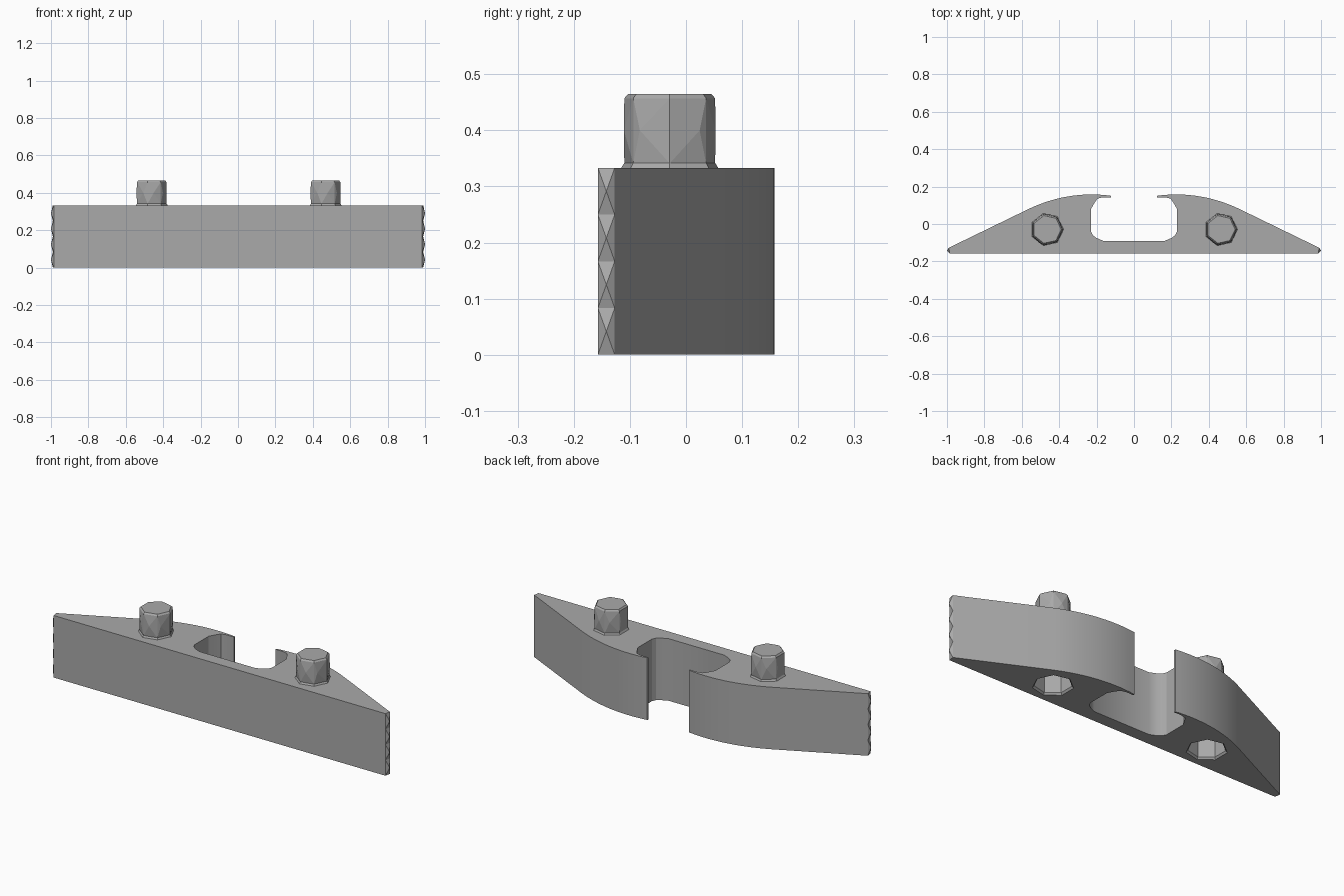
import bpy, bmesh, math
from mathutils import Vector, Matrix
from mathutils.geometry import interpolate_bezier

if "Cube" in bpy.data.objects:
    bpy.data.objects.remove(bpy.data.objects["Cube"])

H = 0.333                 # body height
PEG_X, PEG_Y = 0.465, -0.029

grey = bpy.data.materials.new("plain grey")
grey.use_nodes = True
grey.diffuse_color = (0.4, 0.4, 0.4, 1)
grey.node_tree.nodes["Principled BSDF"].inputs["Base Color"].default_value = (0.4, 0.4, 0.4, 1)


def add_object(name, bm):
    bmesh.ops.recalc_face_normals(bm, faces=bm.faces)
    mesh = bpy.data.meshes.new(name)
    bm.to_mesh(mesh)
    bm.free()
    mesh.materials.append(grey)
    obj = bpy.data.objects.new(name, mesh)
    bpy.context.collection.objects.link(obj)
    return obj


def ring(radius, z, sides=7):
    return [Vector((radius * math.cos(math.tau * i / sides),
                    radius * math.sin(math.tau * i / sides), z)) for i in range(sides)]


def hull(bm, points):
    verts = [bm.verts.new(p) for p in points]
    bmesh.ops.convex_hull(bm, input=verts)


def stack(bm, rings):
    # loft matching rings into a closed solid
    loops = [[bm.verts.new(p) for p in r] for r in rings]
    for a, b in zip(loops, loops[1:]):
        for i in range(len(a)):
            j = (i + 1) % len(a)
            bm.faces.new((a[i], a[j], b[j], b[i]))
    bm.faces.new(loops[0][::-1])
    bm.faces.new(loops[-1])


# Body profile, right half from front corner round to the slot floor
crown = interpolate_bezier(Vector((0.56, 0.082)), Vector((0.42, 0.148)),
                           Vector((0.27, 0.171)), Vector((0.125, 0.151)), 16)
half = [(0.985, -0.157), (0.99, -0.127)] + [(p.x, p.y) for p in crown]
half += [(0.122, 0.142), (0.165, 0.143), (0.195, 0.136), (0.21, 0.115), (0.23, 0.08),
         (0.23, -0.04), (0.22, -0.06), (0.2, -0.075), (0.165, -0.09)]
outline = half + [(-x, y) for x, y in reversed(half)]

bm = bmesh.new()
base = bm.faces.new([bm.verts.new((x, y, 0)) for x, y in outline])
top = bmesh.ops.extrude_face_region(bm, geom=[base])["geom"]
bmesh.ops.translate(bm, vec=(0, 0, H),
                    verts=[g for g in top if isinstance(g, bmesh.types.BMVert)])
if not any(f.normal.z < -0.9 and f.calc_center_median().z < 0.01 for f in bm.faces):
    bmesh.ops.recalc_face_normals(bm, faces=bm.faces)


def end_faces():
    return [f for f in bm.faces if abs(f.calc_center_median().x) > 0.98]


# Tips: slice each end into four panels and raise a small point on each
for k in range(1, 4):
    faces = end_faces()
    edges = {e for f in faces for e in f.edges}
    bmesh.ops.bisect_plane(bm, geom=faces + list(edges),
                           plane_co=(0, 0, H * k / 4), plane_no=(0, 0, 1))
for v in bmesh.ops.poke(bm, faces=end_faces())["verts"]:
    v.co.x = math.copysign(1, v.co.x)
body = add_object("body", bm)
for poly in body.data.polygons:
    poly.use_smooth = True
body.data.set_sharp_from_angle(angle=math.radians(25))

# Sockets under the body, cut with flared seven-sided plugs
bm = bmesh.new()
for sx in (-1, 1):
    start = len(bm.verts)
    stack(bm, [ring(0.106, -0.01), ring(0.09, 0.01), ring(0.09, 0.14)])
    bm.verts.ensure_lookup_table()
    bmesh.ops.translate(bm, vec=(sx * PEG_X, PEG_Y, 0), verts=bm.verts[start:])
cutter = add_object("socket_cutter", bm)
cutter.hide_render = True
cut = body.modifiers.new("sockets", "BOOLEAN")
cut.operation = "DIFFERENCE"
cut.solver = "EXACT"
cut.object = cutter
bpy.context.view_layer.objects.active = body
bpy.ops.object.modifier_apply(modifier=cut.name)
bpy.data.objects.remove(cutter)

# Pegs: faceted shaft with chamfered top, standing on a short flared foot
for name, sx in (("left_peg", 1), ("right_peg", -1)):
    bm = bmesh.new()
    stack(bm, [ring(0.09, H - 0.002), ring(0.083, H + 0.009)])
    hull(bm, ring(0.083, H + 0.008) + ring(0.083, 0.4, 9)
         + ring(0.083, 0.457) + ring(0.076, 0.465))
    bmesh.ops.transform(bm, matrix=Matrix.Translation((sx * PEG_X, PEG_Y, 0)), verts=bm.verts)
    add_object(name, bm)
